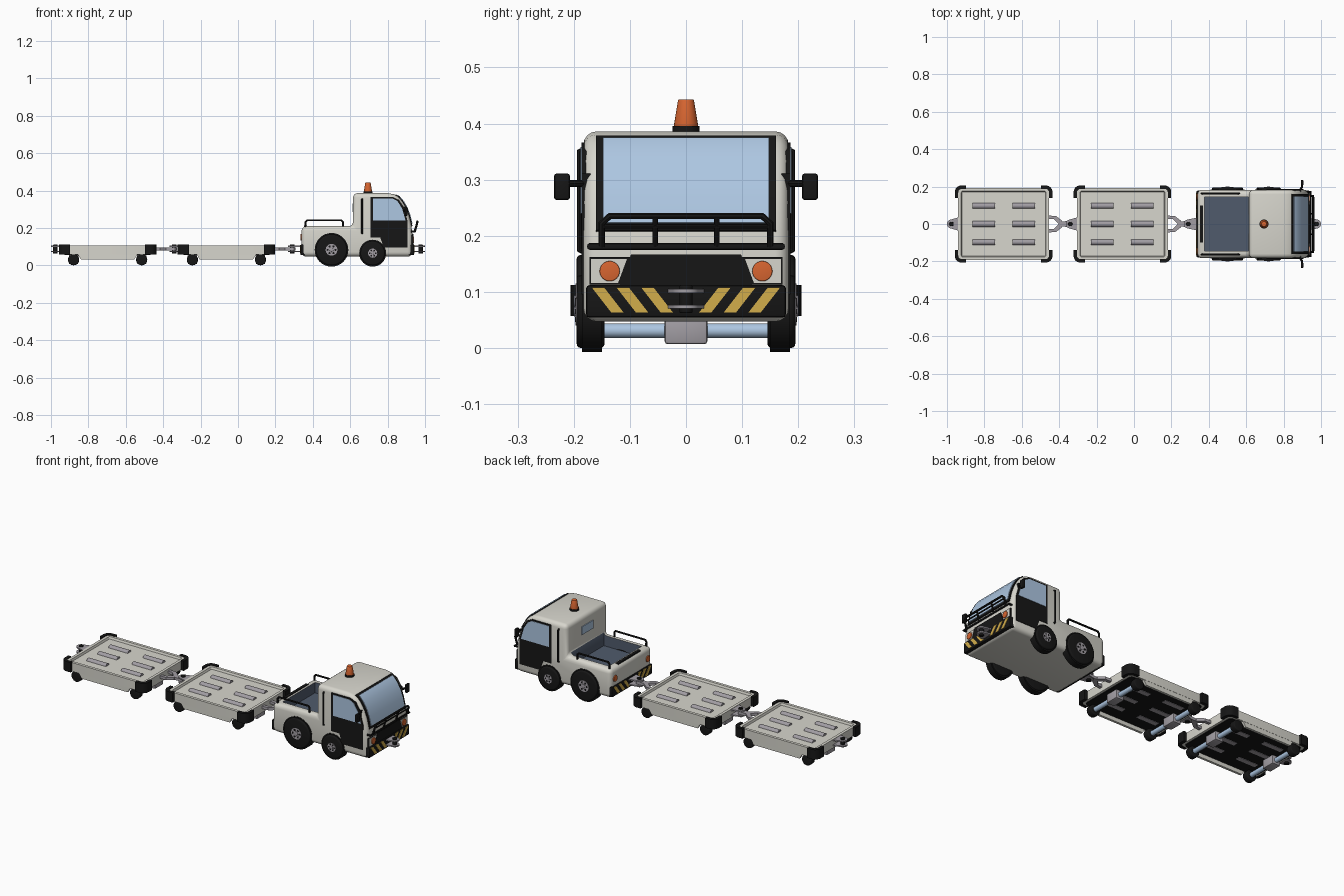
import bpy, bmesh, math
from mathutils import Vector, Matrix

if "Cube" in bpy.data.objects:
    bpy.data.objects.remove(bpy.data.objects["Cube"])

def mat(name, r, g, b):
    m = bpy.data.materials.new(name)
    m.diffuse_color = (r, g, b, 1)
    m.use_nodes = True
    m.node_tree.nodes["Principled BSDF"].inputs["Base Color"].default_value = m.diffuse_color
    return m

WHITE = mat("off_white_paint", 0.68, 0.67, 0.61)
BLACK = mat("black_rubber", 0.008, 0.008, 0.008)
GLASS = mat("pale_blue_glass", 0.42, 0.57, 0.76)
ORANGE = mat("orange_lamp", 0.68, 0.13, 0.03)
YELLOW = mat("hazard_yellow", 0.65, 0.42, 0.07)
SLATE = mat("slate_bed", 0.08, 0.105, 0.15)
METAL = mat("grey_metal", 0.36, 0.34, 0.37)

def finish(name, bm, material, bevel=0, seg=3):
    if bevel:
        edges = [e for e in bm.edges if e.calc_face_angle(0) > math.radians(40)]
        bmesh.ops.bevel(bm, geom=edges, offset=bevel, segments=seg, profile=0.5,
                        affect='EDGES', clamp_overlap=False)
    bmesh.ops.recalc_face_normals(bm, faces=bm.faces)
    me = bpy.data.meshes.new(name)
    bm.to_mesh(me)
    bm.free()
    ob = bpy.data.objects.new(name, me)
    bpy.context.collection.objects.link(ob)
    me.materials.append(material)
    return ob

# Extrude a 2D profile along an axis: x -> (y,z), y -> (x,z), z -> (x,y)
def prism(name, pts, axis, lo, hi, material, bevel=0, seg=3, recess=None):
    place = {'x': lambda a, b, t: (t, a, b), 'y': lambda a, b, t: (a, t, b),
             'z': lambda a, b, t: (a, b, t)}[axis]
    bm = bmesh.new()
    A = [bm.verts.new(place(a, b, lo)) for a, b in pts]
    B = [bm.verts.new(place(a, b, hi)) for a, b in pts]
    bm.faces.new(A)
    top = bm.faces.new(B)
    for i in range(len(pts)):
        j = (i + 1) % len(pts)
        bm.faces.new((A[i], A[j], B[j], B[i]))
    bmesh.ops.recalc_face_normals(bm, faces=bm.faces)
    if recess:
        bmesh.ops.inset_region(bm, faces=[top], thickness=recess[0])
        bmesh.ops.inset_region(bm, faces=[top], thickness=0.004)
        bmesh.ops.translate(bm, verts=top.verts, vec=(0, 0, -recess[1]))
    return finish(name, bm, material, bevel, seg)

def box(name, x, y, z, material, bevel=0, seg=2):
    return prism(name, [(x[0], y[0]), (x[1], y[0]), (x[1], y[1]), (x[0], y[1])],
                 'z', z[0], z[1], material, bevel, seg)

def cyl(name, p, q, r, material, r2=None, bevel=0, seg=24):
    p, q = Vector(p), Vector(q)
    bm = bmesh.new()
    rot = (q - p).to_track_quat('Z', 'Y').to_matrix().to_4x4()
    bmesh.ops.create_cone(bm, cap_ends=True, segments=seg, radius1=r, radius2=r if r2 is None else r2,
                          depth=(q - p).length, matrix=Matrix.Translation((p + q) / 2) @ rot)
    return finish(name, bm, material, bevel)

def tube(name, pts, r, material):
    cu = bpy.data.curves.new(name, 'CURVE')
    cu.dimensions, cu.bevel_depth, cu.bevel_resolution, cu.use_fill_caps = '3D', r, 2, True
    sp = cu.splines.new('POLY')
    sp.points.add(len(pts) - 1)
    for k, p in zip(sp.points, pts):
        k.co = (*p, 1)
    cu.materials.append(material)
    ob = bpy.data.objects.new(name, cu)
    bpy.context.collection.objects.link(ob)
    bpy.ops.object.select_all(action='DESELECT')
    ob.select_set(True)
    bpy.context.view_layer.objects.active = ob
    bpy.ops.object.convert(target='MESH')

def arc(cx, cy, r, a0, a1, n=6):
    return [(cx + r * math.cos(math.radians(a0 + (a1 - a0) * i / n)),
             cy + r * math.sin(math.radians(a0 + (a1 - a0) * i / n))) for i in range(n + 1)]

def round_rect(cx, hx, hy, r):
    return (arc(cx + hx - r, hy - r, r, 0, 90) + arc(cx - hx + r, hy - r, r, 90, 180)
            + arc(cx - hx + r, r - hy, r, 180, 270) + arc(cx + hx - r, r - hy, r, 270, 360))

# Hitch: two rounded plates and a pin; d is the direction it points in
def hitch(label, x_base, x_pin, d):
    for n, z in (("lower", 0.07), ("upper", 0.098)):
        end = [(x_pin + d * (a - x_pin), b) for a, b in arc(x_pin, 0, 0.024, -75, 75, 8)]
        prism(f"{label}_{n}_plate", [(x_base, -0.036)] + end + [(x_base, 0.036)],
              'z', z, z + 0.007, METAL)
    cyl(f"{label}_pin", (x_pin, 0, 0.062), (x_pin, 0, 0.112), 0.012, BLACK, bevel=0.003)

# Hazard stripes on a bumper, in a V pattern
def stripes(label, x):
    for s in (1, -1):
        for k in range(3):
            y = 0.168 - 0.044 * k
            prism(f"{label}_stripe", [(s * y, 0.108), (s * (y - 0.022), 0.108),
                  (s * (y - 0.057), 0.063), (s * (y - 0.035), 0.063)], 'x', x - 0.002, x + 0.002, YELLOW)

# ---- Trailers ----
def trailer(label, c):
    prism(label + "_deck", round_rect(c, 0.243, 0.192, 0.025), 'z', 0.058, 0.107, WHITE, recess=(0.016, 0.012))
    prism(label + "_underside", round_rect(c, 0.23, 0.178, 0.02), 'z', 0.054, 0.059, BLACK)
    for s in (1, -1):
        prism(label + "_skirt", [(c - 0.16, 0.06), (c - 0.143, 0.032), (c + 0.143, 0.032), (c + 0.16, 0.06)],
              'y', s * 0.178, s * 0.191, WHITE)
        # axle, block and wheels
        ax = c + s * 0.182
        cyl(label + "_axle", (ax, -0.16, 0.031), (ax, 0.16, 0.031), 0.013, GLASS, seg=16)
        box(label + "_axle_block", (ax - 0.025, ax + 0.025), (-0.038, 0.038), (0.007, 0.056), METAL, 0.005)
        for t in (1, -1):
            cyl(label + "_wheel", (ax, t * 0.15, 0.03), (ax, t * 0.185, 0.03), 0.03, BLACK, bevel=0.005)
            # wrap-round corner bumper
            outer = [(0.2, 0.206)] + arc(0.226, 0.171, 0.035, 90, 0) + [(0.261, 0.14)]
            inner = [(0.243, 0.14)] + arc(0.223, 0.168, 0.02, 0, 90) + [(0.2, 0.188)]
            prism(label + "_corner_bumper", [(c + s * a, t * b) for a, b in outer + inner],
                  'z', 0.057, 0.112, BLACK)
    # deck rollers, showing on both sides
    for dx in (-0.107, 0.107):
        for y in (-0.097, 0, 0.097):
            x = c + dx
            cyl(label + "_roller", (x - 0.06, y, 0.091), (x + 0.06, y, 0.091), 0.016, METAL, seg=16)
            box(label + "_roller_slot", (x - 0.06, x + 0.06), (y - 0.014, y + 0.014), (0.052, 0.056), METAL)
    # tow bar: forked base, then an eye on the next pin
    for s in (1, -1):
        prism(label + "_tow_fork", [(c + a, s * b) for a, b in
              ((0.235, 0.045), (0.28, 0.043), (0.312, 0.018), (0.312, 0), (0.295, 0), (0.27, 0.026), (0.235, 0.028))],
              'z', 0.08, 0.095, METAL)
    prism(label + "_tow_bar", [(c + 0.3, -0.014)] + arc(c + 0.352, 0, 0.018, -60, 60) + [(c + 0.3, 0.014)],
          'z', 0.08, 0.095, METAL)
    hitch(label + "_hitch", c - 0.24, c - 0.279, -1)

trailer("rear_trailer", -0.697)
trailer("front_trailer", -0.062)

# ---- Tractor body with a sunk load bed ----
FRONT = [(0.80, 0.386), (0.835, 0.38), (0.858, 0.366), (0.88, 0.34), (0.90, 0.305),
         (0.915, 0.265), (0.926, 0.22), (0.932, 0.17)]
body = prism("tractor_body", [(0.34, 0.047), (0.34, 0.209), (0.615, 0.209), (0.615, 0.386)]
             + FRONT + [(0.932, 0.047)], 'y', -0.183, 0.183, WHITE, bevel=0.024, seg=4)
body.data.materials.append(SLATE)
cutter = box("bed_cutter", (0.378, 0.613), (-0.145, 0.145), (0.15, 0.24), WHITE)
cutter.data.materials.append(SLATE)
for f in cutter.data.polygons:
    f.material_index = 1
cutter.hide_render = True
cut = body.modifiers.new("bed", 'BOOLEAN')
cut.operation, cut.object = 'DIFFERENCE', cutter
bpy.context.view_layer.objects.active = body
bpy.ops.object.modifier_apply(modifier="bed")
bpy.data.objects.remove(cutter)

# Windscreen, following the curved front
def screen(name, pts, off, hy, material):
    prism(name, [(x + off, z + off * 0.5) for x, z in pts] + [(x - 0.008, z - 0.004) for x, z in pts[::-1]],
          'y', -hy, hy, material)
screen("windscreen_frame", [(0.842, 0.377)] + FRONT[2:7] + [(0.929, 0.208)], 0.004, 0.16, BLACK)
screen("windscreen_glass", [(0.85, 0.372)] + FRONT[2:7], 0.007, 0.148, GLASS)
prism("rear_window", [(-0.05, 0.285), (0.05, 0.285), (0.05, 0.33), (-0.05, 0.33)], 'x', 0.611, 0.617, GLASS)

# Front and rear faces
prism("grille", [(-0.12, 0.11), (0.12, 0.11), (0.098, 0.167), (-0.098, 0.167)], 'x', 0.925, 0.937, BLACK)
box("front_bumper", (0.9, 0.942), (-0.178, 0.178), (0.054, 0.112), BLACK, 0.006)
box("rear_bumper", (0.334, 0.37), (-0.178, 0.178), (0.054, 0.112), BLACK, 0.006)
stripes("front", 0.942)
stripes("rear", 0.334)
hitch("tractor_front_hitch", 0.925, 0.976, 1)
hitch("tractor_rear_hitch", 0.345, 0.29, -1)
box("bed_rear_strip", (0.352, 0.368), (-0.1, 0.1), (0.2, 0.213), BLACK)

# Beacon
cyl("beacon_base", (0.695, 0, 0.38), (0.695, 0, 0.396), 0.024, BLACK)
cyl("beacon_lamp", (0.695, 0, 0.395), (0.695, 0, 0.443), 0.022, ORANGE, r2=0.014, bevel=0.002)

# Bull bar
tube("bull_bar_lower", [(0.925, -0.17, 0.181), (0.945, -0.172, 0.181), (0.945, 0.172, 0.181), (0.925, 0.17, 0.181)], 0.006, BLACK)
tube("bull_bar_hoop", [(0.945, -0.15, 0.181), (0.957, -0.15, 0.222), (0.959, -0.136, 0.235),
     (0.959, 0.136, 0.235), (0.957, 0.15, 0.222), (0.945, 0.15, 0.181)], 0.006, BLACK)
tube("bull_bar_middle", [(0.956, -0.15, 0.217), (0.956, 0.15, 0.217)], 0.004, BLACK)

# Paired tractor parts
for s in (1, -1):
    tube("bull_bar_post", [(0.945, s * 0.055, 0.181), (0.959, s * 0.055, 0.235)], 0.005, BLACK)
    prism("headlight_outline", [(s * a, b) for a, b in ((0.118, 0.113), (0.172, 0.113), (0.172, 0.162), (0.1, 0.162))],
          'x', 0.925, 0.935, BLACK)
    prism("headlight_panel", [(s * a, b) for a, b in ((0.121, 0.116), (0.169, 0.116), (0.169, 0.159), (0.105, 0.159))],
          'x', 0.925, 0.937, WHITE)
    cyl("headlight", (0.93, s * 0.136, 0.137), (0.942, s * 0.136, 0.137), 0.018, ORANGE, bevel=0.002)
    cyl("tail_light", (0.345, s * 0.145, 0.15), (0.335, s * 0.145, 0.15), 0.017, ORANGE, bevel=0.002)
    # door, side window and grab bar
    prism("door", [(0.708, 0.15), (0.708, 0.366), (0.828, 0.366), (0.86, 0.35), (0.886, 0.31), (0.907, 0.235),
          (0.907, 0.095), (0.78, 0.095), (0.76, 0.15)], 'y', s * 0.17, s * 0.186, BLACK)
    prism("side_window", [(0.722, 0.24), (0.722, 0.358), (0.826, 0.358), (0.853, 0.343), (0.877, 0.305), (0.896, 0.24)],
          'y', s * 0.18, s * 0.188, GLASS)
    tube("grab_bar", [(0.663, s * 0.18, 0.355), (0.663, s * 0.19, 0.35), (0.663, s * 0.19, 0.175),
         (0.663, s * 0.18, 0.17)], 0.005, BLACK)
    # wing mirror
    box("mirror_mount", (0.872, 0.894), (s * 0.17, s * 0.186), (0.27, 0.311), BLACK)
    tube("mirror_arm", [(0.885, s * 0.18, 0.293), (0.897, s * 0.195, 0.293), (0.9, s * 0.215, 0.293)], 0.006, BLACK)
    box("mirror", (0.892, 0.906), (s * 0.207, s * 0.235), (0.264, 0.311), BLACK, 0.004)
    # bed side rail
    tube("bed_rail", [(0.362, s * 0.164, 0.2), (0.362, s * 0.164, 0.232), (0.37, s * 0.164, 0.241),
         (0.553, s * 0.164, 0.241), (0.561, s * 0.164, 0.232), (0.561, s * 0.164, 0.2)], 0.0055, BLACK)
    # wheels with arch ring, hub and lug nuts
    for n, x, r in (("rear", 0.5, 0.083), ("front", 0.72, 0.065)):
        cyl(n + "_wheel_arch", (x, s * 0.15, r), (x, s * 0.185, r), r + 0.007, BLACK, seg=32)
        cyl(n + "_tyre", (x, s * 0.145, r), (x, s * 0.195, r), r, BLACK, bevel=0.008, seg=32)
        cyl(n + "_hub", (x, s * 0.19, r), (x, s * 0.197, r), r * 0.38, METAL)
        cyl(n + "_hub_cap", (x, s * 0.19, r), (x, s * 0.2, r), r * 0.13, METAL, bevel=0.001)
        for px, pz in arc(x, r, r * 0.25, 0, 300, 5):
            cyl(n + "_lug_hole", (px, s * 0.19, pz), (px, s * 0.198, pz), r * 0.07, BLACK, seg=8)

# Smooth the round parts, keeping hard edges
bpy.ops.object.select_all(action='SELECT')
bpy.context.view_layer.objects.active = body
bpy.ops.object.shade_smooth_by_angle(angle=math.radians(35))
